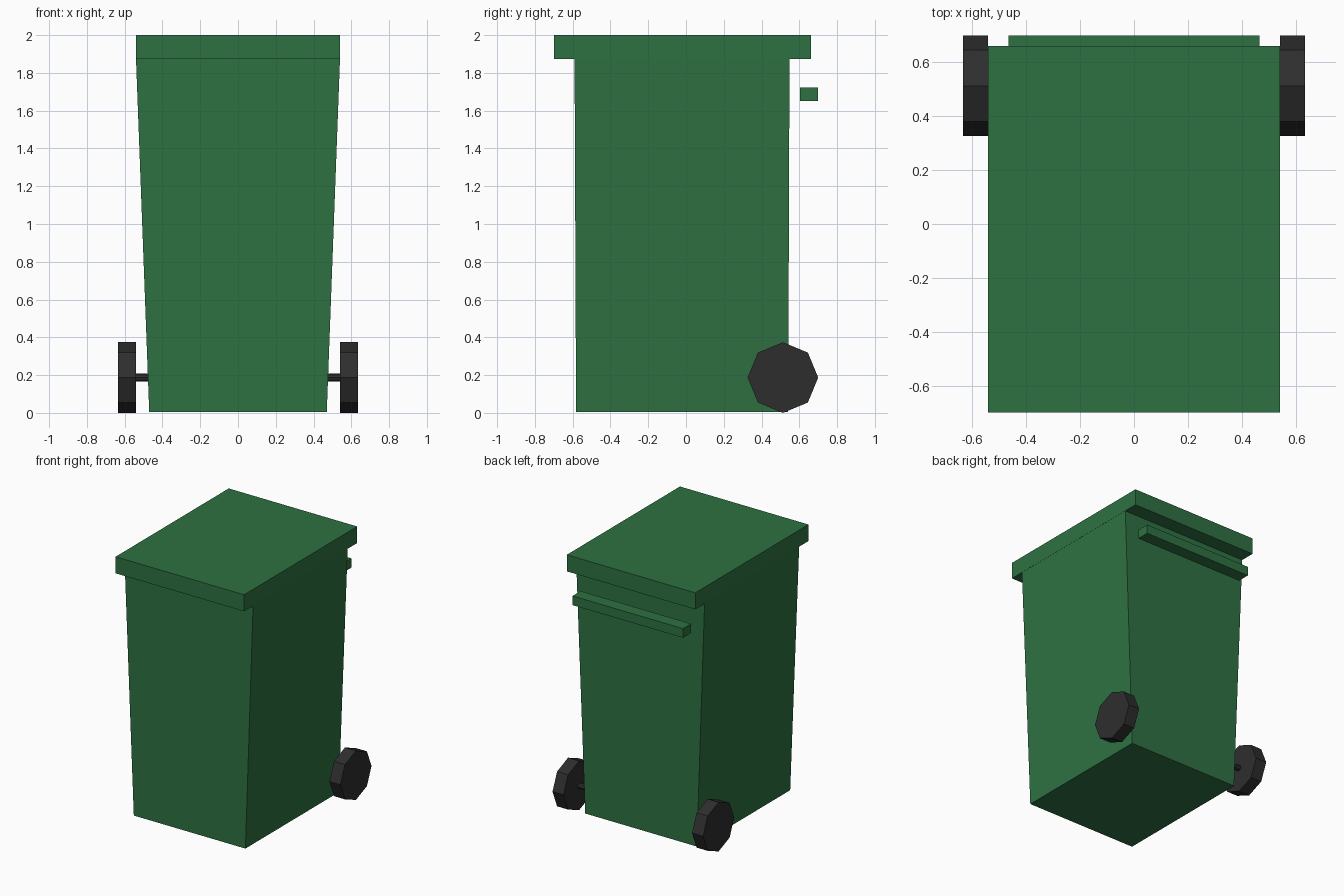
import bpy, bmesh, math

if "Cube" in bpy.data.objects:
    bpy.data.objects.remove(bpy.data.objects["Cube"])


def material(name, color):
    m = bpy.data.materials.new(name)
    m.diffuse_color = (*color, 1)
    m.use_nodes = True
    m.node_tree.nodes["Principled BSDF"].inputs["Base Color"].default_value = m.diffuse_color
    return m


GREEN = material("bin green", (0.027, 0.165, 0.054))
BLACK = material("rubber black", (0.027, 0.027, 0.027))


def finish(name, bm, mat):
    bmesh.ops.recalc_face_normals(bm, faces=bm.faces)
    mesh = bpy.data.meshes.new(name)
    bm.to_mesh(mesh)
    bm.free()
    mesh.materials.append(mat)
    obj = bpy.data.objects.new(name, mesh)
    bpy.context.collection.objects.link(obj)
    return obj


def tapered_box(name, z0, z1, bottom, top, mat):
    """Box between two levels; bottom and top are (half width, y min, y max)."""
    bm = bmesh.new()
    rings = []
    for z, (hx, y0, y1) in ((z0, bottom), (z1, top)):
        rings.append([bm.verts.new(p) for p in
                      ((-hx, y0, z), (hx, y0, z), (hx, y1, z), (-hx, y1, z))])
    lo, hi = rings
    bm.faces.new(lo[::-1])
    bm.faces.new(hi)
    for i in range(4):
        j = (i + 1) % 4
        bm.faces.new((lo[i], lo[j], hi[j], hi[i]))
    return finish(name, bm, mat)


def x_cylinder(name, x0, x1, y, z, radius, mat, sides=8):
    """Faceted cylinder lying along x."""
    bm = bmesh.new()
    bmesh.ops.create_cone(bm, cap_ends=True, segments=sides,
                          radius1=radius, radius2=radius, depth=x1 - x0)
    obj = finish(name, bm, mat)
    obj.rotation_euler = (0, math.pi / 2, 0)
    obj.location = ((x0 + x1) / 2, y, z)
    return obj


# Container, lid and rear handle bar
tapered_box("body", 0.004, 1.875, (0.47, -0.582, 0.541), (0.54, -0.59, 0.548), GREEN)
lid = (0.541, -0.70, 0.661)
tapered_box("lid", 1.874, 2.0, lid, lid, GREEN)
bar = (0.465, 0.603, 0.70)
tapered_box("handle", 1.652, 1.722, bar, bar, GREEN)

# Axle and wheels
AXLE_Y, AXLE_Z = 0.513, 0.187
x_cylinder("axle", -0.56, 0.56, AXLE_Y, AXLE_Z, 0.021, BLACK)
for side, x0, x1 in (("left", -0.634, -0.541), ("right", 0.541, 0.634)):
    x_cylinder(side + "_wheel", x0, x1, AXLE_Y, AXLE_Z, 0.187, BLACK)
